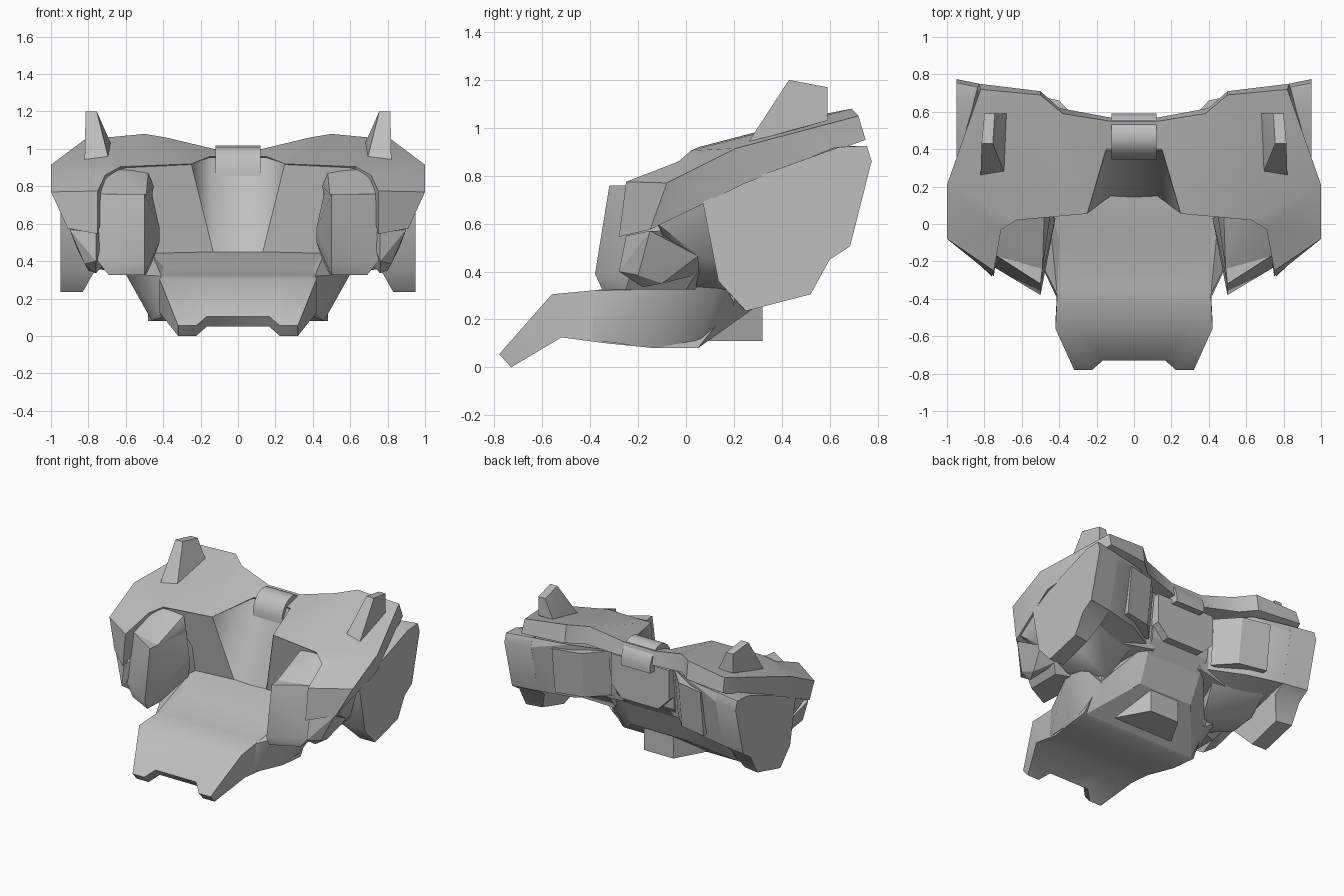
import bpy
import bmesh
from math import cos, sin, radians

default_cube = bpy.data.objects.get("Cube")
if default_cube:
    bpy.data.objects.remove(default_cube)

grey = bpy.data.materials.new("plain_grey")
grey.use_nodes = True
shade = (0.52, 0.52, 0.52, 1)
grey.diffuse_color = shade
grey.node_tree.nodes["Principled BSDF"].inputs["Base Color"].default_value = shade


def finish(name, bm, mirror=True, angle=30):
    """Turn a bmesh into a named object, optionally mirrored to the other side."""
    bmesh.ops.recalc_face_normals(bm, faces=bm.faces)
    mesh = bpy.data.meshes.new(name)
    bm.to_mesh(mesh)
    bm.free()
    mesh.materials.append(grey)
    part = bpy.data.objects.new(name, mesh)
    bpy.context.collection.objects.link(part)
    bpy.ops.object.select_all(action="DESELECT")
    part.select_set(True)
    bpy.context.view_layer.objects.active = part
    bpy.ops.object.shade_smooth_by_angle(angle=radians(angle))
    if mirror:
        modifier = part.modifiers.new("Mirror", "MIRROR")
        modifier.use_clip = True
    return part


def solid(name, points, central=False, angle=20):
    """Faceted convex block; central ones contain both halves, others are mirrored."""
    bm = bmesh.new()
    for x, y, z in points:
        bm.verts.new((x, y, z))
        if central:
            bm.verts.new((-x, y, z))
    result = bmesh.ops.convex_hull(bm, input=bm.verts)
    loose = [v for v in result["geom_interior"] if isinstance(v, bmesh.types.BMVert)]
    bmesh.ops.delete(bm, geom=loose, context="VERTS")
    bmesh.ops.dissolve_limit(bm, angle_limit=radians(4), verts=bm.verts, edges=bm.edges)
    return finish(name, bm, mirror=not central, angle=angle)


def slab(name, upper, lower, faces, angle=30):
    """Closed plate between two matching point sets, open on the mirror plane."""
    bm = bmesh.new()
    top = [bm.verts.new(p) for p in upper]
    low = [bm.verts.new(p) for p in lower]
    edges = {(f[i - 1], f[i]) for f in faces for i in range(len(f))}
    for face in faces:
        bm.faces.new([top[i] for i in face])
        bm.faces.new([low[i] for i in reversed(face)])
    for a, b in edges:
        on_plane = upper[a][0] == 0 and upper[b][0] == 0
        if (b, a) not in edges and not on_plane:
            bm.faces.new([top[b], top[a], low[a], low[b]])
    return finish(name, bm, angle=angle)


# Upper shell: front rim from the centre outwards, then back rim returning
shell_rim = [
    (0, .4, .96), (.15, .4, .96), (.25, .055, .92), (.63, .02, .905),
    (.71, -.03, .86), (.75, -.25, .775), (1, -.08, .77), (1, .21, .915),
    (.82, .72, 1.05), (.5, .69, 1.08), (.38, .59, 1.06), (.13, .55, 1), (0, .55, 1),
]
shell_under = [
    (0, .47, .9), (.17, .47, .9), (.3, .15, .85), (.63, .1, .8),
    (.71, -.02, .7), (.75, -.28, .545), (.91, -.15, .575), (.97, .25, .77),
    (.83, .75, .95), (.5, .71, .95), (.4, .62, .94), (.13, .57, .9), (0, .57, .9),
]
shell_faces = [
    (0, 1, 11, 12), (1, 2, 10, 11), (2, 3, 9, 10),
    (3, 7, 8, 9), (3, 4, 7), (4, 5, 6, 7),
]
slab("upper_shell", shell_rim, shell_under, shell_faces)

# Tongue: rows from tip to cockpit floor, with a notch cut into the tip
rows = [  # half width, top y, top z, bottom y, bottom z
    (.32, -.78, .055, -.73, 0),
    (.42, -.56, .305, -.52, .125),
    (.41, -.35, .325, -.33, .1),
    (.46, -.08, .37, -.13, .08),
    (.48, .15, .45, .05, .08),
    (.46, .25, .45, .2, .27),
]
columns = (0, .52, .7, 1)
tongue_top, tongue_low = [], []
for r, (width, top_y, top_z, low_y, low_z) in enumerate(rows):
    for c, share in enumerate(columns):
        notch = .05 if r == 0 and c < 2 else 0
        tongue_top.append((width * share, top_y + notch, top_z + notch))
        tongue_low.append((width * share, low_y + notch, low_z + notch))
n = len(columns)
tongue_faces = [
    (r * n + c, r * n + c + 1, r * n + n + c + 1, r * n + n + c)
    for r in range(len(rows) - 1) for c in range(n - 1)
]
slab("front_tongue", tongue_top, tongue_low, tongue_faces, angle=55)

# Flared flanks beside the tongue
solid("hull_flank", [
    (.41, -.38, .32), (.41, -.4, .115), (.46, -.13, .08), (.46, .05, .08),
    (.6, 0, .33), (.6, .15, .37), (.48, .2, .27), (.3, 0, .33), (.3, .2, .2),
    (.46, .12, .44),
], angle=35)

# Cockpit walls: flat cheeks with a curved panel wrapping between them
solid("cockpit_cheek", [
    (.13, .15, .44), (.25, .06, .92), (.63, .03, .9), (.46, .13, .43),
    (.16, .42, .94), (.2, .5, .9), (.2, .45, .5), (.65, .5, .9), (.6, .4, .45),
])
panel = [(0, .14, .44), (.13, .145, .44), (.25, .055, .92), (.15, .395, .955), (0, .395, .955)]
panel_back = [(x, y + .06, z - .02) for x, y, z in panel]
slab("cockpit_panel", panel, panel_back, [(0, 1, 3, 4), (1, 2, 3)], angle=75)

# Rear belly, back body, back plate and keel
solid("back_body", [
    (.13, .2, .44), (.15, .42, .93), (.24, .5, .88), (.24, .48, .57), (.2, .3, .3),
], central=True)
solid("rear_belly", [
    (.46, .05, .08), (.46, .19, .26), (.22, .33, .28), (.23, .45, .55), (.35, .2, .42),
], central=True)
solid("back_plate", [
    (x, y, z) for y in (.45, .54)
    for x, z in ((.24, .88), (.24, .66), (.15, .57))
], central=True)
solid("keel", [
    (x, y, z) for z in (.11, .32) for x, y in ((.12, .32), (.26, .07))
], central=True)

# Rounded strap over the middle of the shell
arc = [radians(a) for a in range(-10, 191, 20)]
solid("centre_strap", [
    (.12, .468 + .125 * cos(a), .87 + .148 * sin(a)) for a in arc
], central=True, angle=40)

# Angled front blocks with sloping hoods
solid("front_block", [
    (.5, -.32, .76), (.75, -.16, .76), (.5, -.38, .39), (.75, -.23, .4),
    (.5, -.35, .325), (.69, -.25, .325), (.42, .03, .58), (.42, .03, .5),
    (.46, .05, .76), (.48, .08, .325), (.74, .05, .76), (.75, .05, .4), (.69, 0, .325),
])
solid("block_hood", [
    (.49, -.24, .76), (.74, -.17, .76), (.45, .03, .8), (.48, .05, .87),
    (.57, .05, .89), (.65, .03, .89), (.72, -.03, .83), (.74, 0, .76), (.46, .05, .75),
], angle=45)

# Cuffs below the outer front corners, and the core filling in behind them
solid("corner_cuff", [
    (.76, -.25, .55), (.76, -.28, .4), (.82, -.2, .385), (.9, -.15, .57),
    (.86, .05, .465), (.8, -.1, .35), (.76, -.18, .335), (.7, .1, .4), (.7, -.1, .57),
])
solid("side_core", [
    (.9, -.12, .6), (.93, .08, .7), (.86, .05, .465), (.76, .13, .36), (.55, 0, .33),
    (.5, -.1, .72), (.5, .4, .75), (.8, .4, .75), (.42, .22, .3), (.78, .3, .4),
    (.35, .42, .5), (.72, .5, .47),
], angle=40)

# Side pods, narrowing towards the inside
outline = [
    (.07, .69), (.25, .78), (.64, .92), (.755, .925), (.775, .86),
    (.685, .505), (.6, .45), (.52, .305), (.25, .235), (.135, .36),
]
pod_outer = [(.95, y, z) for y, z in outline]
pod_inner = [(.83 if z < .32 else .76, y * .93 + .015, z) for y, z in outline]
slab("side_pod", pod_outer, pod_inner, [tuple(range(len(outline)))], angle=40)

# Inner pod body with a raised rear block
solid("pod_body", [
    (.76, .717, .925), (.76, .735, .86), (.76, .652, .505), (.77, .2, .4),
    (.77, .2, .76), (.5, .66, .92), (.5, .59, .5), (.25, .5, .88),
    (.27, .45, .52), (.5, .2, .42), (.5, .2, .8),
])
solid("rear_block", [
    (x, y - lean, z) for z, lean in ((.88, 0), (.54, .04))
    for x, y in ((.61, .705), (.4, .66), (.27, .52), (.6, .5))
])

# Top fins
solid("top_fin", [
    (.82, .26, .94), (.69, .27, .94), (.8, .59, 1.03), (.68, .59, 1.03),
    (.815, .43, 1.2), (.755, .43, 1.2), (.8, .59, 1.17), (.745, .59, 1.17),
])
